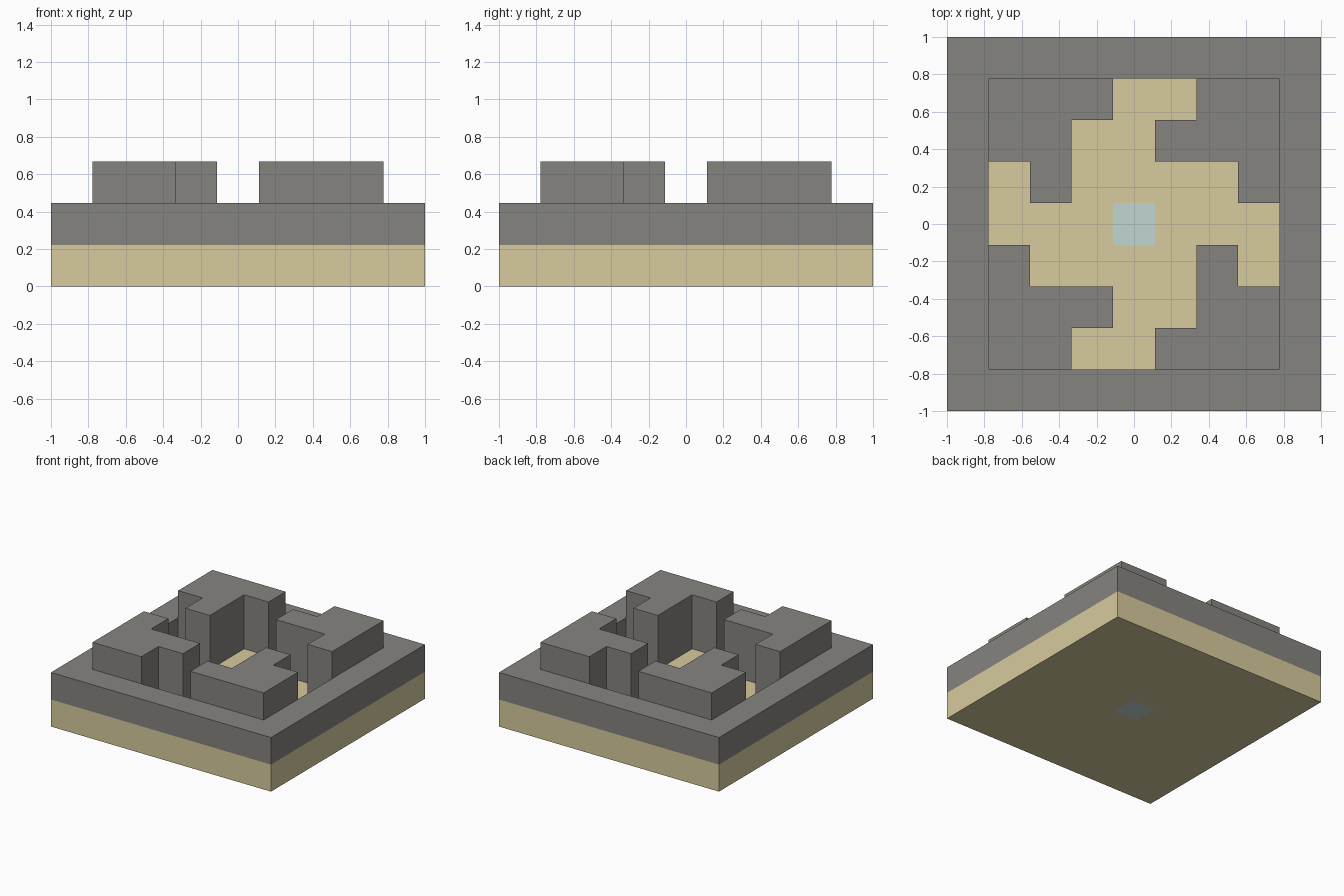
import bpy
import bmesh
from math import pi
from mathutils import Matrix, Vector

cube = bpy.data.objects.get("Cube")
if cube:
    bpy.data.objects.remove(cube, do_unlink=True)

U = 2 / 9  # one block of the nine by nine plan


def material(name, rgb):
    mat = bpy.data.materials.new(name)
    mat.use_nodes = True
    colour = (*rgb, 1)
    mat.diffuse_color = colour
    bsdf = next(n for n in mat.node_tree.nodes if n.type == "BSDF_PRINCIPLED")
    bsdf.inputs["Base Color"].default_value = colour
    bsdf.inputs["Roughness"].default_value = 0.9
    return mat


stone = material("grey stone", (0.238, 0.231, 0.212))
sand = material("pale sand", (0.679, 0.597, 0.342))
water = material("pale blue", (0.539, 0.679, 0.645))


def finish(name, bm, *mats):
    bmesh.ops.recalc_face_normals(bm, faces=bm.faces[:])
    mesh = bpy.data.meshes.new(name)
    bm.to_mesh(mesh)
    bm.free()
    for mat in mats:
        mesh.materials.append(mat)
    obj = bpy.data.objects.new(name, mesh)
    bpy.context.collection.objects.link(obj)
    return obj


def raise_faces(bm, height):
    result = bmesh.ops.extrude_face_region(bm, geom=bm.faces[:])
    verts = [v for v in result["geom"] if isinstance(v, bmesh.types.BMVert)]
    bmesh.ops.translate(bm, verts=verts, vec=(0, 0, height))


def outline(bm, points, z):
    face = bm.faces.new([bm.verts.new((x * U, y * U, z)) for x, y in points])
    face.normal_update()
    return face


SQUARE = [(-4.5, -4.5), (4.5, -4.5), (4.5, 4.5), (-4.5, 4.5)]

# Sand slab, cut into strips so the middle block can be coloured
bm = bmesh.new()
outline(bm, SQUARE, 0)
raise_faces(bm, U)
for axis in (Vector((1, 0, 0)), Vector((0, 1, 0))):
    for side in (-1, 1):
        bmesh.ops.bisect_plane(bm, geom=bm.verts[:] + bm.edges[:] + bm.faces[:],
                               plane_co=axis * side * U / 2, plane_no=axis)
for face in bm.faces:
    if face.calc_center_median().xy.length < U / 4:
        face.material_index = 1
finish("floor_slab", bm, sand, water)

# Low square rim around the sunken court
bm = bmesh.new()
outline(bm, SQUARE, U)
bmesh.ops.inset_individual(bm, faces=bm.faces[:], thickness=U, use_even_offset=True)
centre = [f for f in bm.faces if f.calc_center_median().xy.length < U]
bmesh.ops.delete(bm, geom=centre, context="FACES_ONLY")
raise_faces(bm, U)
finish("low_rim", bm, stone)

# Four hooked corner blocks, each a quarter turn from the last
HOOK = [(-3.5, 3.5), (-0.5, 3.5), (-0.5, 2.5), (-1.5, 2.5),
        (-1.5, 0.5), (-2.5, 0.5), (-2.5, 1.5), (-3.5, 1.5)]
for turn, corner in enumerate(("back_right", "front_right", "front_left", "back_left")):
    bm = bmesh.new()
    outline(bm, HOOK, U)
    raise_faces(bm, 2 * U)
    bmesh.ops.transform(bm, verts=bm.verts[:],
                        matrix=Matrix.Rotation(turn * pi / 2, 4, "Z"))
    finish(corner + "_corner_block", bm, stone)
